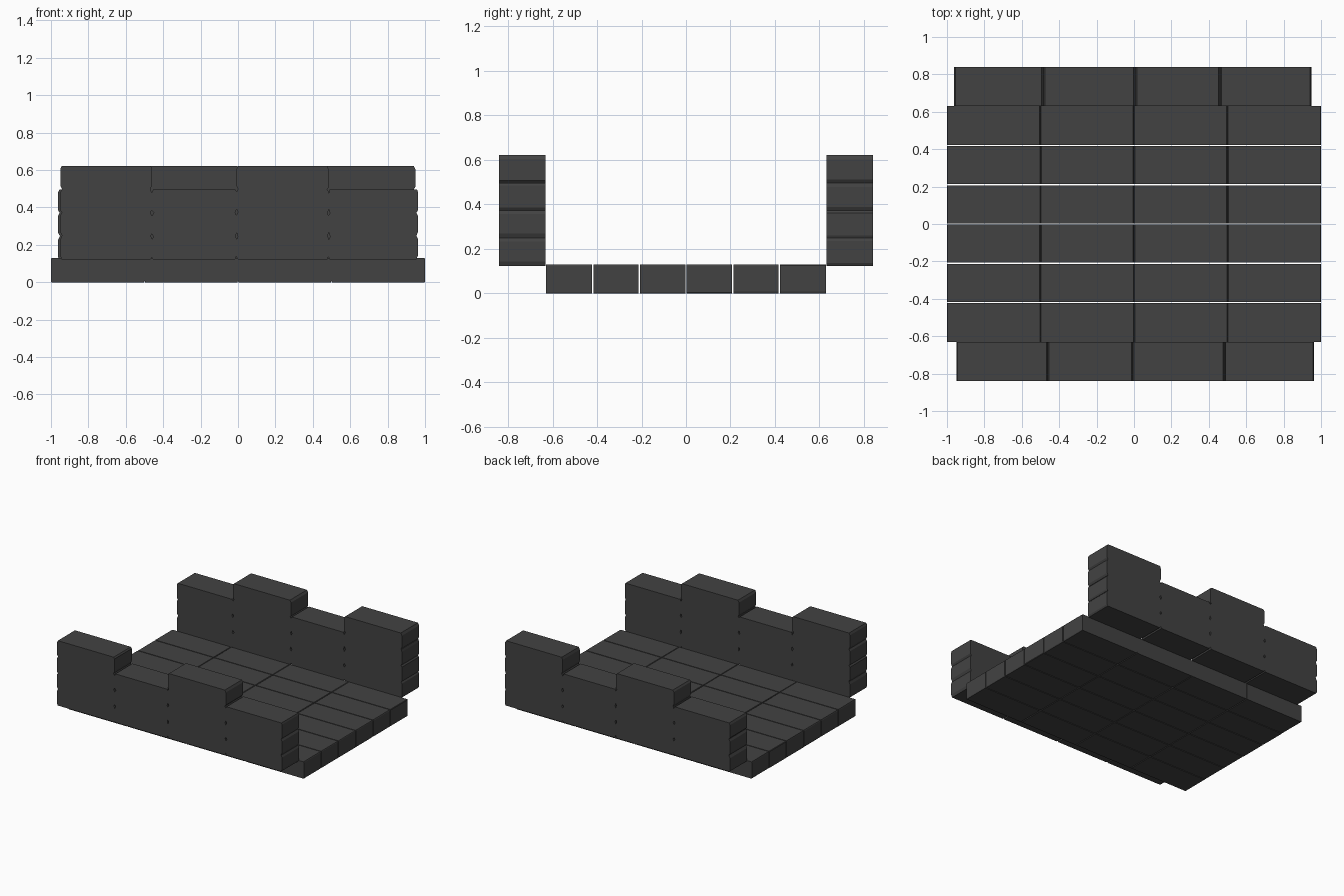
import bpy, bmesh, math, random

if "Cube" in bpy.data.objects:
    bpy.data.objects.remove(bpy.data.objects["Cube"])
random.seed(4)

stone = bpy.data.materials.new("dark grey stone")
stone.diffuse_color = (0.055, 0.055, 0.055, 1)
stone.use_nodes = True
stone.node_tree.nodes["Principled BSDF"].inputs["Base Color"].default_value = stone.diffuse_color


def brick(bm, x0, x1, y0, y1, z0, z1, c=0.008):
    """Block with slightly worn, uneven corners in the x-z outline, flat along y."""
    j = lambda: c * random.uniform(0.6, 1.3)
    outline = [(x0 + j(), z0), (x1 - j(), z0), (x1, z0 + 2 * j()), (x1, z1 - 2 * j()),
               (x1 - j(), z1), (x0 + j(), z1), (x0, z1 - 2 * j()), (x0, z0 + 2 * j())]
    a = [bm.verts.new((x, y0, z)) for x, z in outline]
    b = [bm.verts.new((x, y1, z)) for x, z in outline]
    bm.faces.new(a)
    bm.faces.new(b[::-1])
    n = len(a)
    for i in range(n):
        k = (i + 1) % n
        bm.faces.new((a[k], a[i], b[i], b[k]))


def finish(bm, name):
    bmesh.ops.recalc_face_normals(bm, faces=bm.faces)
    me = bpy.data.meshes.new(name)
    bm.to_mesh(me)
    bm.free()
    me.materials.append(stone)
    ob = bpy.data.objects.new(name, me)
    bpy.context.collection.objects.link(ob)
    return ob


# Floor: six rows of four slabs with narrow gaps between rows
bm = bmesh.new()
for row in range(6):
    y0 = -0.63 + 0.21 * row
    for col in range(4):
        x0 = -1 + 0.5 * col
        brick(bm, x0 + (0.001 if col else 0), x0 + (0.499 if col < 3 else 0.5),
              y0 + (0.003 if row else 0), y0 + 0.21 - (0.003 if row < 5 else 0),
              0, 0.129, 0.003)
finish(bm, "floor_slabs")


# Parapet walls: three full courses plus two raised end-on blocks
def parapet(name, turned):
    bm = bmesh.new()
    joints = [-0.962, -0.46, -0.008, 0.485, 0.962]
    for course in range(4):
        z0 = 0.123 + 0.1245 * course
        for i in range(4):
            if course == 3 and i % 2:
                continue          # crenel gaps
            x0 = -0.95 if i == 0 else joints[i]
            brick(bm, x0, joints[i + 1], -0.84, -0.632, z0, z0 + 0.1245)
    ob = finish(bm, name)
    if turned:
        ob.rotation_euler.z = math.pi


parapet("front_parapet", False)
parapet("back_parapet", True)
